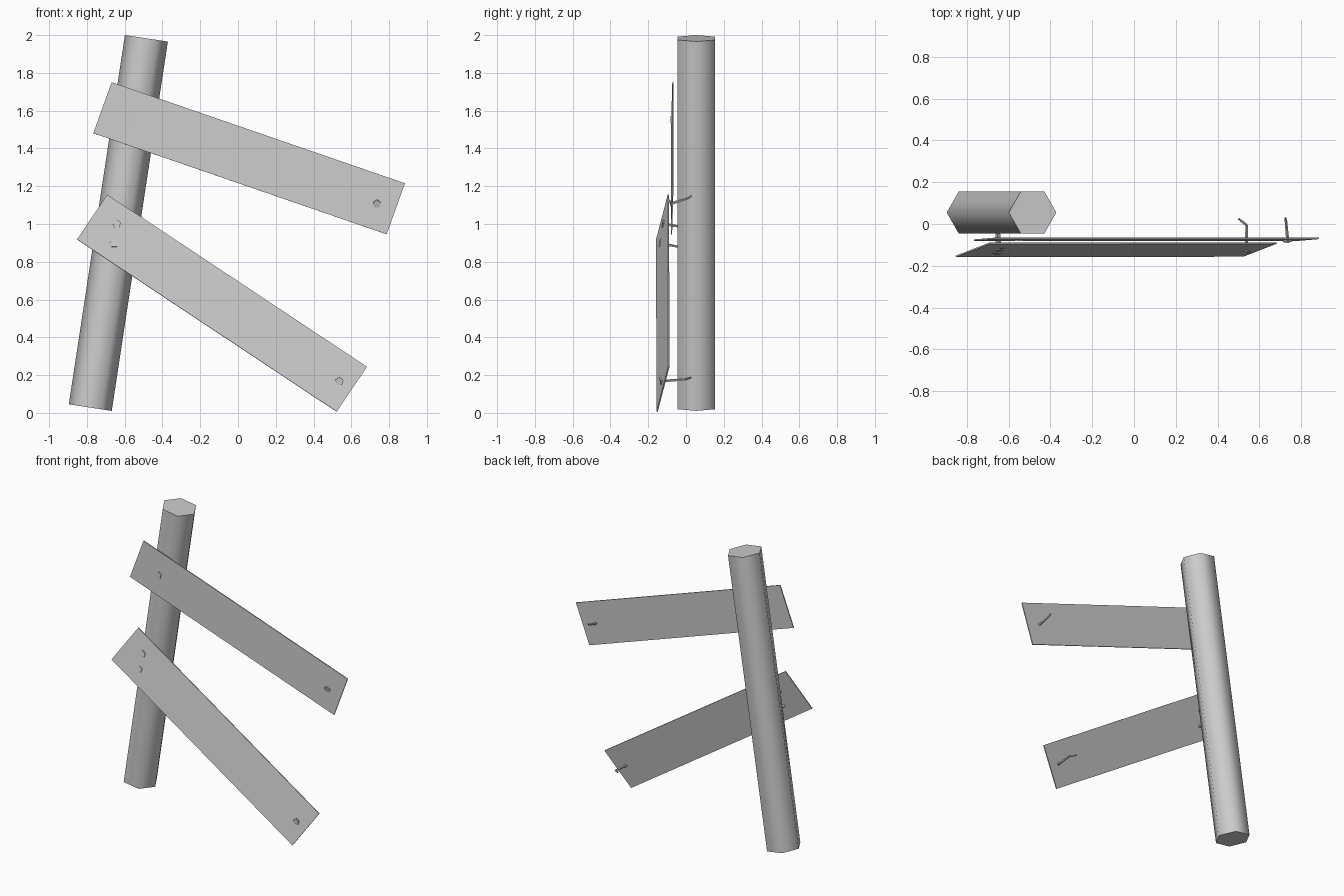
import bpy, math
from mathutils import Vector, Matrix

cube = bpy.data.objects.get("Cube")
if cube:
    bpy.data.objects.remove(cube, do_unlink=True)

grey = bpy.data.materials.new("plain grey")
grey.use_nodes = True
colour = (0.6, 0.6, 0.6, 1)
grey.diffuse_color = colour
grey.node_tree.nodes["Principled BSDF"].inputs["Base Color"].default_value = colour


def rod(name, start, end, r1, r2, sides, spin=0.0):
    """Cone or cylinder running between two points."""
    start, end = Vector(start), Vector(end)
    axis = end - start
    bpy.ops.mesh.primitive_cone_add(vertices=sides, radius1=r1, radius2=r2, depth=axis.length)
    ob = bpy.context.object
    ob.name = name
    ob.data.materials.append(grey)
    ob.matrix_world = (Matrix.Translation((start + end) / 2)
                       @ axis.to_track_quat('Z', 'Y').to_matrix().to_4x4()
                       @ Matrix.Rotation(spin, 4, 'Z'))
    return ob


def plank(name, centre, along, across, thick=0.007):
    """Thin board given its full length and width vectors."""
    along, across = Vector(along), Vector(across)
    normal = along.cross(across).normalized() * thick
    bpy.ops.mesh.primitive_cube_add(size=1)
    ob = bpy.context.object
    ob.name = name
    ob.data.materials.append(grey)
    basis = Matrix((along, normal, across)).transposed().to_4x4()
    ob.data.transform(basis)
    ob.data.update()
    if basis.determinant() < 0:
        ob.data.flip_normals()
    ob.location = centre


def nail(name, points):
    """Five-sided head with a shaft that follows the points to a tip."""
    pts = [Vector(p) for p in points]
    out = (pts[0] - pts[1]).normalized()
    rod(name + "_head", pts[0], pts[0] + out * 0.006, 0.023, 0.023, 5)
    radius = 0.008
    for i in range(len(pts) - 1):
        rod(f"{name}_shaft_{i + 1}", pts[i], pts[i + 1], radius, radius * 0.8, 5)
        radius *= 0.8


# Leaning six-sided post, with corners pointing sideways
post = rod("post", (-0.782, 0.055, 0.028), (-0.485, 0.055, 1.983), 0.115, 0.115, 6)
corner = post.matrix_world.to_3x3() @ post.data.vertices[0].co
side = post.matrix_world.to_3x3() @ Vector((0, 0, 1))
flat = (corner - side * corner.dot(side)).normalized()
turn = math.atan2(flat.y, flat.dot(Vector((0, 1, 0)).cross(side)))
post.matrix_world = post.matrix_world @ Matrix.Rotation(-turn, 4, 'Z')
bpy.ops.object.shade_smooth_by_angle(angle=math.radians(70))

# Two sagging boards
plank("upper_board", (0.059, -0.073, 1.348), (1.553, 0, -0.535), (0.097, 0.008, 0.27))
plank("lower_board", (-0.085, -0.123, 0.581), (1.375, 0.002, -0.912), (0.16, 0.062, 0.237))

# Nails, some bent where the wood has come away
nail("upper_left_nail", [(-0.55, -0.076, 1.55), (-0.55, -0.066, 1.55)])
nail("upper_right_nail", [(0.735, -0.078, 1.108), (0.727, 0.01, 1.135), (0.724, 0.03, 1.15)])
nail("lower_left_nail", [(-0.642, -0.12, 1.0), (-0.647, -0.03, 0.985)])
nail("loose_nail", [(-0.655, -0.136, 0.897), (-0.655, -0.03, 0.877)])
nail("lower_right_nail", [(0.537, -0.132, 0.167), (0.539, -0.005, 0.177), (0.5, 0.025, 0.187)])
